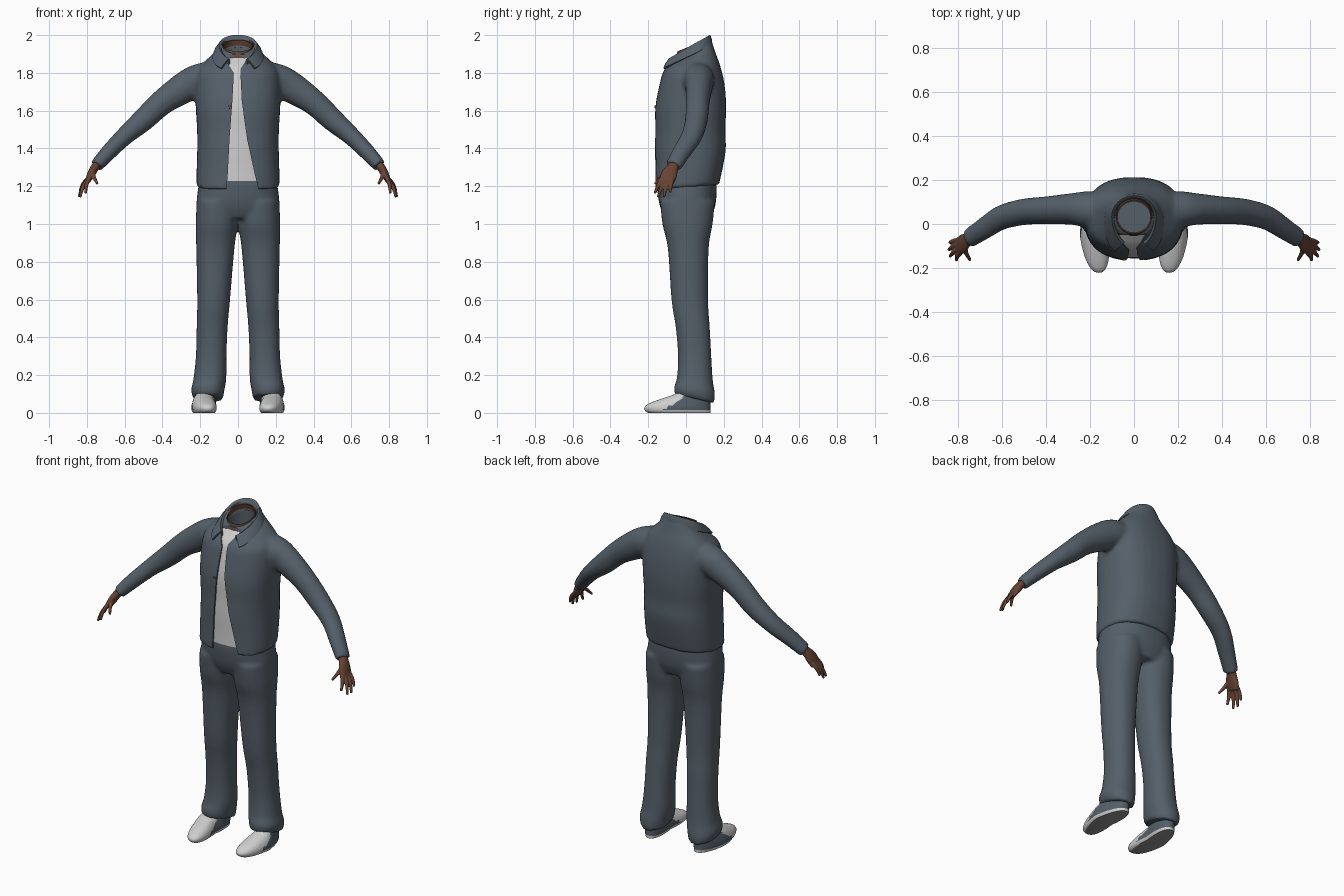
import bpy, bmesh, math
from mathutils import Vector

if "Cube" in bpy.data.objects:
    bpy.data.objects.remove(bpy.data.objects["Cube"])


def material(name, rgb):
    m = bpy.data.materials.new(name)
    m.use_nodes = True
    m.diffuse_color = (*rgb, 1)
    m.node_tree.nodes["Principled BSDF"].inputs["Base Color"].default_value = (*rgb, 1)
    return m


slate = material("slate cloth", (0.09, 0.115, 0.14))
white = material("off white", (0.62, 0.62, 0.62))
skin = material("brown skin", (0.13, 0.055, 0.033))
sole_grey = material("sole grey", (0.3, 0.3, 0.3))
bronze = material("bronze button", (0.25, 0.1, 0.04))


def spline(rows, steps):
    """Catmull-Rom interpolation through rows of equal length."""
    out = []
    for i in range(len(rows) - 1):
        a, b, c, d = (rows[min(max(i + k, 0), len(rows) - 1)] for k in (-1, 0, 1, 2))
        for s in range(steps):
            t = s / steps
            out.append([q + t / 2 * (r - p + t * (2 * p - 5 * q + 4 * r - w + t * (3 * (q - r) + w - p)))
                        for p, q, r, w in zip(a, b, c, d)])
    return out + [list(rows[-1])]


def loft(bm, rows, power=2, follow=False, sides=32, steps=4, caps=True, mirror=False):
    """Rings of (x, y, z, radius u, radius v, shear), stacked flat or across the path."""
    rows = spline([tuple(r) + (0,) * (6 - len(r)) for r in rows], steps)
    for sx in ((1, -1) if mirror else (1,)):
        rings = []
        for i, (x, y, z, ru, rv, shear) in enumerate(rows):
            u, v = Vector((1, 0, 0)), Vector((0, 1, shear))
            if follow:
                d = (Vector(rows[min(i + 1, len(rows) - 1)][:3]) - Vector(rows[max(i - 1, 0)][:3])).normalized()
                v = (v - d * v.dot(d)).normalized()
                u = v.cross(d)
            ring = []
            for k in range(sides):
                c, s = math.cos(math.tau * k / sides), math.sin(math.tau * k / sides)
                c, s = (math.copysign(abs(w) ** (2 / power), w) for w in (c, s))
                p = Vector((x, y, z)) + u * ru * c + v * rv * s
                ring.append(bm.verts.new((p.x * sx, p.y, p.z)))
            rings.append(ring)
        for a, b in zip(rings, rings[1:]):
            for k in range(sides):
                j = (k + 1) % sides
                bm.faces.new((a[k], a[j], b[j], b[k]))
        if caps:
            bm.faces.new(rings[0])
            bm.faces.new(rings[-1])


def finish(bm, name, *mats):
    bmesh.ops.recalc_face_normals(bm, faces=bm.faces)
    mesh = bpy.data.meshes.new(name)
    bm.to_mesh(mesh)
    bm.free()
    obj = bpy.data.objects.new(name, mesh)
    bpy.context.collection.objects.link(obj)
    for m in mats:
        mesh.materials.append(m)
    return obj


def modify(obj, kind, **settings):
    mod = obj.modifiers.new(kind.title(), kind)
    for key, value in settings.items():
        setattr(mod, key, value)


def blend(obj, voxel, rounds):
    modify(obj, "REMESH", mode="VOXEL", voxel_size=voxel)
    modify(obj, "SMOOTH", factor=0.5, iterations=rounds)


def bake(obj, angle=40):
    """Apply the modifiers and shade smooth with sharp creases."""
    graph = bpy.context.evaluated_depsgraph_get()
    obj.data = bpy.data.meshes.new_from_object(obj.evaluated_get(graph))
    obj.modifiers.clear()
    bpy.ops.object.select_all(action="DESELECT")
    obj.select_set(True)
    bpy.context.view_layer.objects.active = obj
    bpy.ops.object.shade_smooth_by_angle(angle=math.radians(angle))


def neck_cutter(name, grow, floor):
    bm = bmesh.new()
    loft(bm, [(0, 0.04, floor, 0.083 + grow, 0.08 + grow), (0, 0.04, 2.1, 0.083 + grow, 0.08 + grow)])
    return finish(bm, name)


# Cutters for the neck hole and the open front
jacket_neck = neck_cutter("jacket_neck_cutter", 0, 1.78)
shirt_neck = neck_cutter("shirt_neck_cutter", 0.008, 1.76)
bm = bmesh.new()
edge = [(-0.07, 1.1), (-0.055, 1.25), (-0.045, 1.45), (-0.03, 1.65), (-0.022, 1.8), (-0.085, 1.9), (-0.085, 2.05),
        (0.075, 2.05), (0.065, 1.9), (0.012, 1.82), (0.02, 1.65), (0.048, 1.45), (0.092, 1.25), (0.13, 1.1)]
face = bm.faces.new([bm.verts.new((x, -0.4, z)) for x, z in edge])
grown = bmesh.ops.extrude_face_region(bm, geom=[face])["geom"]
bmesh.ops.translate(bm, vec=(0, 0.35, 0), verts=[v for v in grown if isinstance(v, bmesh.types.BMVert)])
front_gap = finish(bm, "front_gap_cutter")
cutters = [jacket_neck, shirt_neck, front_gap]
for c in cutters:
    c.hide_render = True

# Jacket body and sleeves
torso = [(0, 0.005, 1.195, 0.22, 0.17, 0.08), (0, 0.015, 1.3, 0.219, 0.18), (0, 0.022, 1.4, 0.216, 0.189),
         (0, 0.022, 1.5, 0.217, 0.186), (0, 0.025, 1.62, 0.224, 0.188), (0, 0.032, 1.74, 0.225, 0.172),
         (0, 0.03, 1.82, 0.21, 0.152, 0.1), (0, 0.03, 1.87, 0.16, 0.128, 0.25),
         (0, 0.035, 1.905, 0.118, 0.108, 0.4), (0, 0.038, 1.945, 0.1, 0.092, 0.5)]
arm = [(0.08, 0.05, 1.8, 0.07, 0.08), (0.2, 0.065, 1.765, 0.085, 0.084), (0.28, 0.068, 1.725, 0.083, 0.072),
       (0.4, 0.062, 1.645, 0.068, 0.063), (0.5, 0.055, 1.552, 0.061, 0.06), (0.6, 0.03, 1.465, 0.049, 0.056),
       (0.68, -0.02, 1.385, 0.043, 0.05), (0.75, -0.066, 1.308, 0.036, 0.044)]
bm = bmesh.new()
loft(bm, torso, power=2.4)
loft(bm, arm, follow=True, mirror=True)
jacket = finish(bm, "jacket", slate)
blend(jacket, 0.011, 6)
for c in (jacket_neck, front_gap):
    modify(jacket, "BOOLEAN", object=c, operation="DIFFERENCE", solver="EXACT")
bake(jacket)

# Shirt inside the jacket
bm = bmesh.new()
loft(bm, [(x, y, min(max(z, 1.24), 1.925), u * 0.94, v * 0.945, s) for x, y, z, u, v, s in
          [tuple(r) + (0,) * (6 - len(r)) for r in torso]], power=2.4)
shirt = finish(bm, "shirt", white)
modify(shirt, "BOOLEAN", object=shirt_neck, operation="DIFFERENCE", solver="EXACT")
bake(shirt)
for c in cutters:
    bpy.data.objects.remove(c)

# Neck band
bm = bmesh.new()
loft(bm, [(0, 0.03, 1.912, 0.086, 0.085, 0.4), (0, 0.032, 1.945, 0.08, 0.076, 0.4)], caps=False)
neck = finish(bm, "neck_band", skin)
modify(neck, "SOLIDIFY", thickness=0.006)
bake(neck)

# Folded collar: stand, fold and flap swept round the neck
bm = bmesh.new()
strips = []
for i in range(41):
    t = i / 20 - 1
    s, c = math.sin(t * math.radians(150)), math.cos(t * math.radians(150))
    y = 0.035 + c * (0.088 if c > 0 else 0.14)
    fold = Vector((0.094 * s, y, 1.994 - 0.6 * (0.123 - y)))
    out = Vector((s * (0.03 + 0.05 * t ** 4), c * (0.012 if c > 0 else 0.036), -0.046))
    inner = fold + Vector((-s * 0.006, -c * 0.006, -0.06))
    crest = fold + Vector((s * 0.006, c * 0.004, 0.003))
    strips.append([bm.verts.new(p) for p in (inner, fold, crest, crest + out * 0.5, fold + out)])
for a, b in zip(strips, strips[1:]):
    for k in range(4):
        bm.faces.new((a[k], a[k + 1], b[k + 1], b[k]))
collar = finish(bm, "collar", slate)
modify(collar, "SOLIDIFY", thickness=0.01, offset=0)
bake(collar, 60)

# Trousers: hips and two legs
hips = [(0, 0.005, 1.27, 0.2, 0.15), (0, 0.005, 1.2, 0.21, 0.158), (0, 0.008, 1.1, 0.22, 0.148),
        (0, 0.01, 1.03, 0.2, 0.12)]
leg = [(0.11, 0.008, 1.12, 0.108, 0.145), (0.113, 0.008, 1.0, 0.111, 0.133), (0.12, 0.012, 0.87, 0.101, 0.108),
       (0.129, 0.02, 0.6, 0.087, 0.097), (0.137, 0.036, 0.45, 0.082, 0.09), (0.142, 0.046, 0.3, 0.081, 0.088),
       (0.149, 0.047, 0.18, 0.087, 0.095, -0.08), (0.16, 0.045, 0.12, 0.088, 0.108, -0.15),
       (0.158, 0.045, 0.075, 0.078, 0.105, -0.22)]
bm = bmesh.new()
loft(bm, hips, power=2.3)
loft(bm, leg, power=2.2, mirror=True)
trousers = finish(bm, "trousers", slate)
blend(trousers, 0.011, 5)
bake(trousers, 50)

# Hands: palm, four fingers and thumb
bm = bmesh.new()
loft(bm, [(0.735, -0.055, 1.325, 0.024, 0.028), (0.757, -0.07, 1.3, 0.023, 0.031),
          (0.777, -0.088, 1.265, 0.021, 0.043), (0.797, -0.102, 1.225, 0.014, 0.041)],
     follow=True, mirror=True, sides=16)
fingers = [((0.788, -0.13, 1.24), (0.806, -0.165, 1.162)), ((0.795, -0.113, 1.235), (0.836, -0.148, 1.142)),
           ((0.798, -0.092, 1.235), (0.842, -0.118, 1.143)), ((0.795, -0.072, 1.24), (0.838, -0.085, 1.168)),
           ((0.768, -0.1, 1.275), (0.744, -0.164, 1.212))]
for base, tip in fingers:
    mid = Vector(base).lerp(Vector(tip), 0.5) + Vector((0.006, 0, 0.004))
    loft(bm, [(*base, 0.012, 0.012), (*mid, 0.0105, 0.0105), (*tip, 0.007, 0.007)],
         follow=True, mirror=True, sides=10)
hands = finish(bm, "hands", skin)
blend(hands, 0.004, 3)
bake(hands, 60)

# Shoes: stacked outlines with a fixed heel and a receding toe, turned slightly out
profile = [(0, -0.2, 0.055), (0.012, -0.217, 0.062), (0.03, -0.22, 0.064), (0.05, -0.195, 0.061),
           (0.075, -0.13, 0.054), (0.095, -0.07, 0.047), (0.115, -0.03, 0.04)]
bm = bmesh.new()
loft(bm, [(0.183, (toe + 0.13) / 2, z, w, (0.13 - toe) / 2) for z, toe, w in profile],
     power=2.3, sides=48, mirror=True)
for v in bm.verts:
    v.co.x -= math.copysign(0.13 * (v.co.y + 0.04), v.co.x)
bm.normal_update()
bmesh.ops.recalc_face_normals(bm, faces=bm.faces)
for f in bm.faces:
    p = f.calc_center_median()
    if f.normal.z < -0.8:
        f.material_index = 2
    elif p.z > 0.018 and p.y > -0.115 + (p.z - 0.018) * 1.5:
        f.material_index = 1
shoes = finish(bm, "shoes", white, slate, sole_grey)
bake(shoes, 50)

# Jacket button
bm = bmesh.new()
bmesh.ops.create_cone(bm, cap_ends=True, segments=16, radius1=0.008, radius2=0.007, depth=0.008)
bmesh.ops.rotate(bm, verts=bm.verts, matrix=Vector((0, 0, 1)).rotation_difference(Vector((0, -1, 0))).to_matrix())
bmesh.ops.translate(bm, verts=bm.verts, vec=(-0.045, -0.162, 1.62))
bake(finish(bm, "button", bronze))
